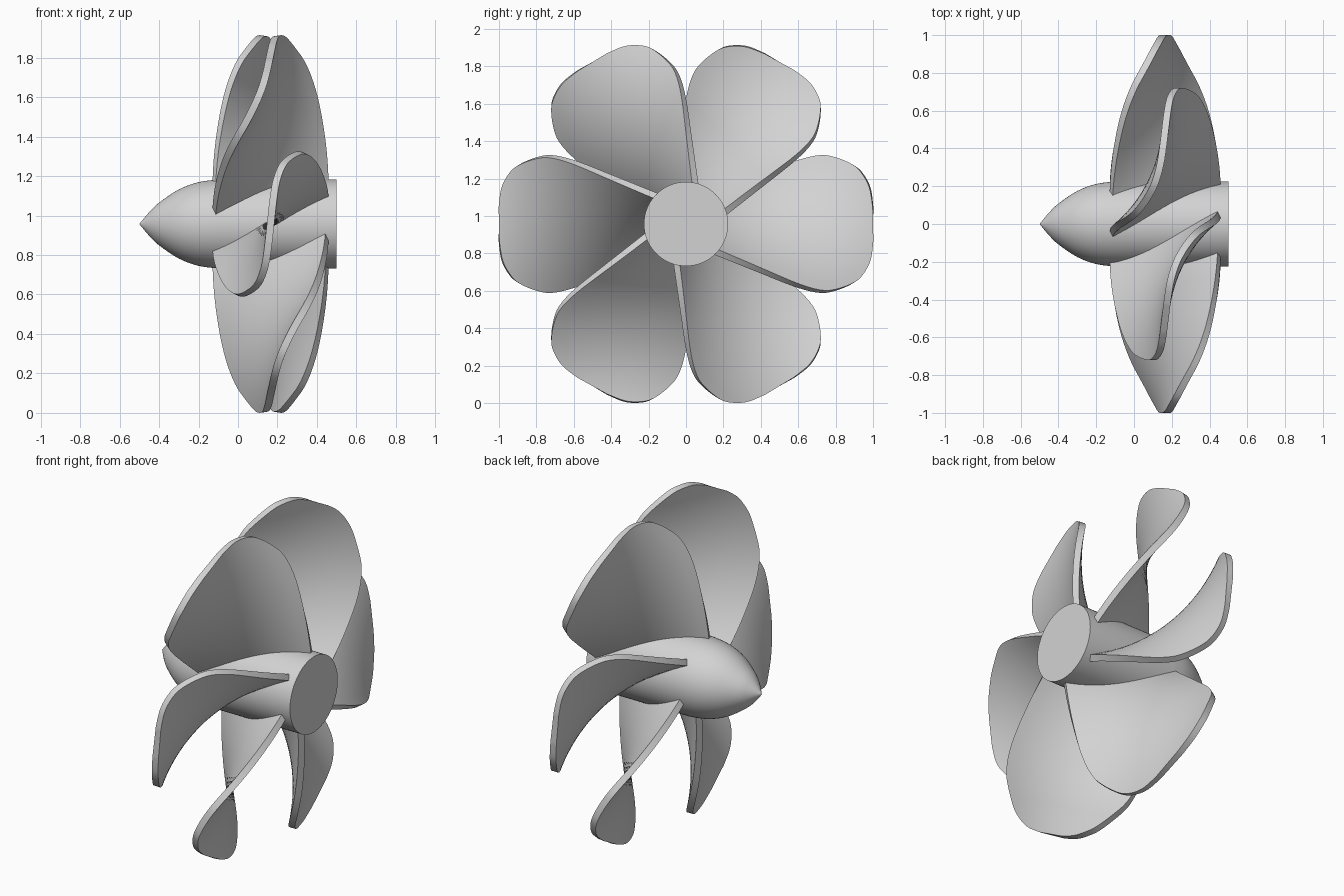
import bpy, bmesh, math

cube = bpy.data.objects.get("Cube")
if cube:
    bpy.data.objects.remove(cube)

AXIS_Z = 0.957      # height of the shaft axis
BLADE_X = 0.165     # blade centre along the shaft
BLADES = 6

grey = bpy.data.materials.new("cast_grey")
grey.use_nodes = True
grey.diffuse_color = (0.65, 0.65, 0.65, 1)
grey.node_tree.nodes["Principled BSDF"].inputs["Base Color"].default_value = grey.diffuse_color


def smooth_path(points, steps):
    """Catmull-Rom curve through 2D points."""
    pts = [points[0]] + points + [points[-1]]
    out = []
    for a, b, c, d in zip(pts, pts[1:], pts[2:], pts[3:]):
        for s in range(steps):
            t = s / steps
            out.append(tuple(
                0.5 * (2 * q + (r - p) * t + (2 * p - 5 * q + 4 * r - s4) * t * t
                       + (3 * q - p - 3 * r + s4) * t ** 3)
                for p, q, r, s4 in zip(a, b, c, d)))
    return out + [points[-1]]


def add_object(name, bm):
    bmesh.ops.recalc_face_normals(bm, faces=bm.faces)
    mesh = bpy.data.meshes.new(name)
    bm.to_mesh(mesh)
    bm.free()
    mesh.materials.append(grey)
    obj = bpy.data.objects.new(name, mesh)
    bpy.context.collection.objects.link(obj)
    obj.location.z = AXIS_Z
    return obj


def activate(obj):
    bpy.ops.object.select_all(action='DESELECT')
    obj.select_set(True)
    bpy.context.view_layer.objects.active = obj


# Hub: pointed nose turning into a straight barrel with a flat end
nose = [(-0.5, 0.0), (-0.45, 0.06), (-0.4, 0.108), (-0.3, 0.175),
        (-0.2, 0.212), (-0.1, 0.225)]
profile = smooth_path(nose, 4) + [(0.5, 0.225), (0.5, 0.0)]
bm = bmesh.new()
verts = [bm.verts.new((x, r, 0)) for x, r in profile]
edges = [bm.edges.new(pair) for pair in zip(verts, verts[1:])]
bmesh.ops.spin(bm, geom=verts + edges, cent=(0, 0, 0), axis=(1, 0, 0),
               angle=math.tau, steps=64, use_merge=True)
bmesh.ops.remove_doubles(bm, verts=bm.verts, dist=0.0001)
hub = add_object("hub", bm)
activate(hub)
bpy.ops.object.shade_smooth_by_angle(angle=math.radians(40))

# Blade: rounded fan outline (distance out, half width), twisted along its length
outline = [(0.13, 0.318), (0.4, 0.36), (0.6, 0.393), (0.72, 0.397), (0.8, 0.374),
           (0.9, 0.32), (0.95, 0.264), (0.985, 0.19), (1.0, 0.09)]
COLS = 16
bm = bmesh.new()
rows = []
for y, w in smooth_path(outline, 6):
    twist = math.radians(17 + 67 * y)
    row = []
    for c in range(COLS + 1):
        u = (2 * c / COLS - 1) * w
        row.append(bm.verts.new((BLADE_X + u * math.cos(twist), y, -u * math.sin(twist))))
    rows.append(row)
for lo, hi in zip(rows, rows[1:]):
    for c in range(COLS):
        bm.faces.new((lo[c], lo[c + 1], hi[c + 1], hi[c]))
blade = add_object("blade_1", bm)
activate(blade)
solid = blade.modifiers.new("thickness", 'SOLIDIFY')
solid.thickness = 0.037
solid.offset = 0
bpy.ops.object.modifier_apply(modifier=solid.name)
bpy.ops.object.shade_smooth_by_angle(angle=math.radians(40))

# Remaining blades around the shaft
for i in range(1, BLADES):
    copy = bpy.data.objects.new(f"blade_{i + 1}", blade.data)
    bpy.context.collection.objects.link(copy)
    copy.location.z = AXIS_Z
    copy.rotation_euler.x = i * math.tau / BLADES
